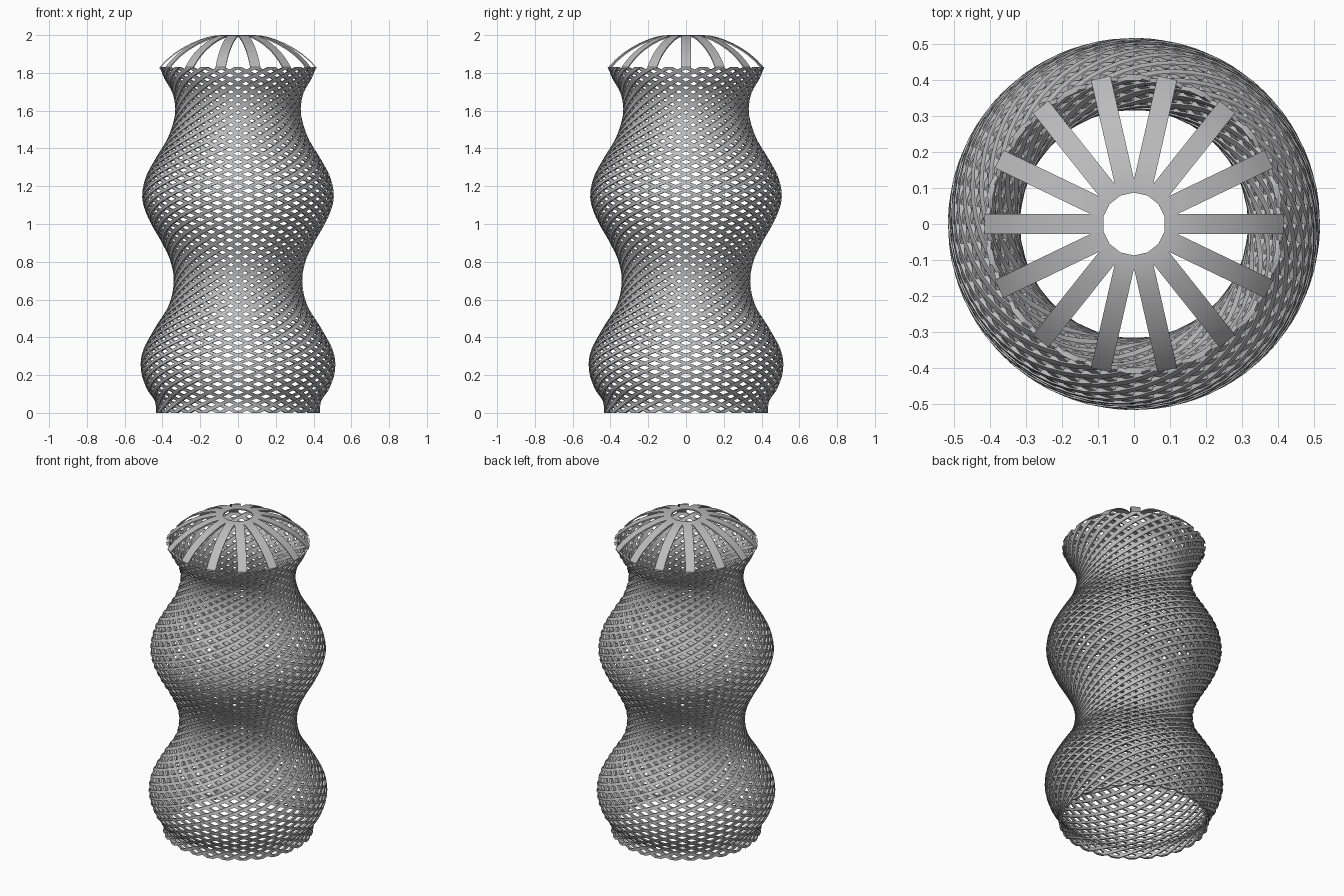
import bpy, bmesh, math
from mathutils import Vector

cube = bpy.data.objects.get("Cube")
if cube:
    bpy.data.objects.remove(cube, do_unlink=True)

# One grey for the whole model
GREY = (0.5, 0.5, 0.5, 1.0)
grey = bpy.data.materials.new("plain grey")
grey.use_nodes = True
grey.diffuse_color = GREY
grey.node_tree.nodes["Principled BSDF"].inputs["Base Color"].default_value = GREY

# Outer silhouette as (height, radius)
PROFILE = [(0, .435), (.06, .44), (.13, .485), (.23, .515), (.33, .503), (.45, .44),
           (.57, .367), (.69, .341), (.8, .357), (.9, .403), (1.0, .46), (1.08, .495),
           (1.15, .508), (1.25, .488), (1.35, .435), (1.45, .375), (1.55, .34),
           (1.62, .333), (1.7, .35), (1.77, .39), (1.83, .415)]
HEIGHT = PROFILE[-1][0]
STRIPS = 28
TURNS = 1.5
STEPS = 96
STRIP_WIDTH = .042
STRIP_DEPTH = .012


def slope(i):
    a, b = PROFILE[max(i - 1, 0)], PROFILE[min(i + 1, len(PROFILE) - 1)]
    return (b[1] - a[1]) / (b[0] - a[0])


def radius(z):
    """Smooth radius of the body at a height."""
    i = 0
    while i < len(PROFILE) - 2 and z > PROFILE[i + 1][0]:
        i += 1
    (z0, r0), (z1, r1) = PROFILE[i], PROFILE[i + 1]
    d = z1 - z0
    t = (z - z0) / d
    blend = t * t * (3 - 2 * t)
    return (r0 + (r1 - r0) * blend + d * slope(i) * t * (1 - t) ** 2
            - d * slope(i + 1) * t * t * (1 - t))


def sweep(bm, sections):
    """Skin a row of four-cornered sections into a closed bar."""
    rings = [[bm.verts.new(p) for p in s] for s in sections]
    for a, b in zip(rings, rings[1:]):
        for j in range(4):
            k = (j + 1) % 4
            bm.faces.new((a[j], a[k], b[k], b[j]))
    bm.faces.new(rings[0][::-1])
    bm.faces.new(rings[-1])


def finish(name, bm):
    bmesh.ops.recalc_face_normals(bm, faces=bm.faces[:])
    mesh = bpy.data.meshes.new(name)
    bm.to_mesh(mesh)
    bm.free()
    mesh.materials.append(grey)
    ob = bpy.data.objects.new(name, mesh)
    bpy.context.collection.objects.link(ob)
    bpy.ops.object.select_all(action='DESELECT')
    ob.select_set(True)
    bpy.context.view_layer.objects.active = ob
    bpy.ops.object.shade_smooth_by_angle(angle=math.radians(30))
    return ob


def polar(r, angle, z):
    return Vector((r * math.cos(angle), r * math.sin(angle), z))


# Two crossing families of spiral strips
def spiral_strips(name, direction, inset):
    bm = bmesh.new()
    for k in range(STRIPS):
        sections = []
        for s in range(STEPS + 1):
            z = HEIGHT * s / STEPS
            outer = radius(z) - inset
            inner = outer - STRIP_DEPTH
            mid = math.tau * (k / STRIPS + direction * TURNS * s / STEPS)
            half = STRIP_WIDTH / 2 / outer
            sections.append([polar(outer, mid - half, z), polar(outer, mid + half, z),
                             polar(inner, mid + half, z), polar(inner, mid - half, z)])
        sweep(bm, sections)
    return finish(name, bm)


spiral_strips("left_spiral_strips", 1, 0)
spiral_strips("right_spiral_strips", -1, .004)

# Domed cap of flat spokes meeting round a central hole
SPOKES = 14
DOME = [(.085, 2.0), (.12, 1.998), (.16, 1.99), (.2, 1.977), (.25, 1.956),
        (.3, 1.929), (.34, 1.902), (.38, 1.868), (.415, 1.83)]
bm = bmesh.new()
for k in range(SPOKES):
    angle = math.tau * k / SPOKES
    out = polar(1, angle, 0)
    side = polar(1, angle + math.pi / 2, 0)
    sections = []
    for r, z in DOME:
        half = side * min(.0275, r * math.tan(math.pi / SPOKES))
        top = out * r + Vector((0, 0, z))
        under = top - Vector((0, 0, .008))
        sections.append([top - half, top + half, under + half, under - half])
    sweep(bm, sections)
finish("cap_spokes", bm)
